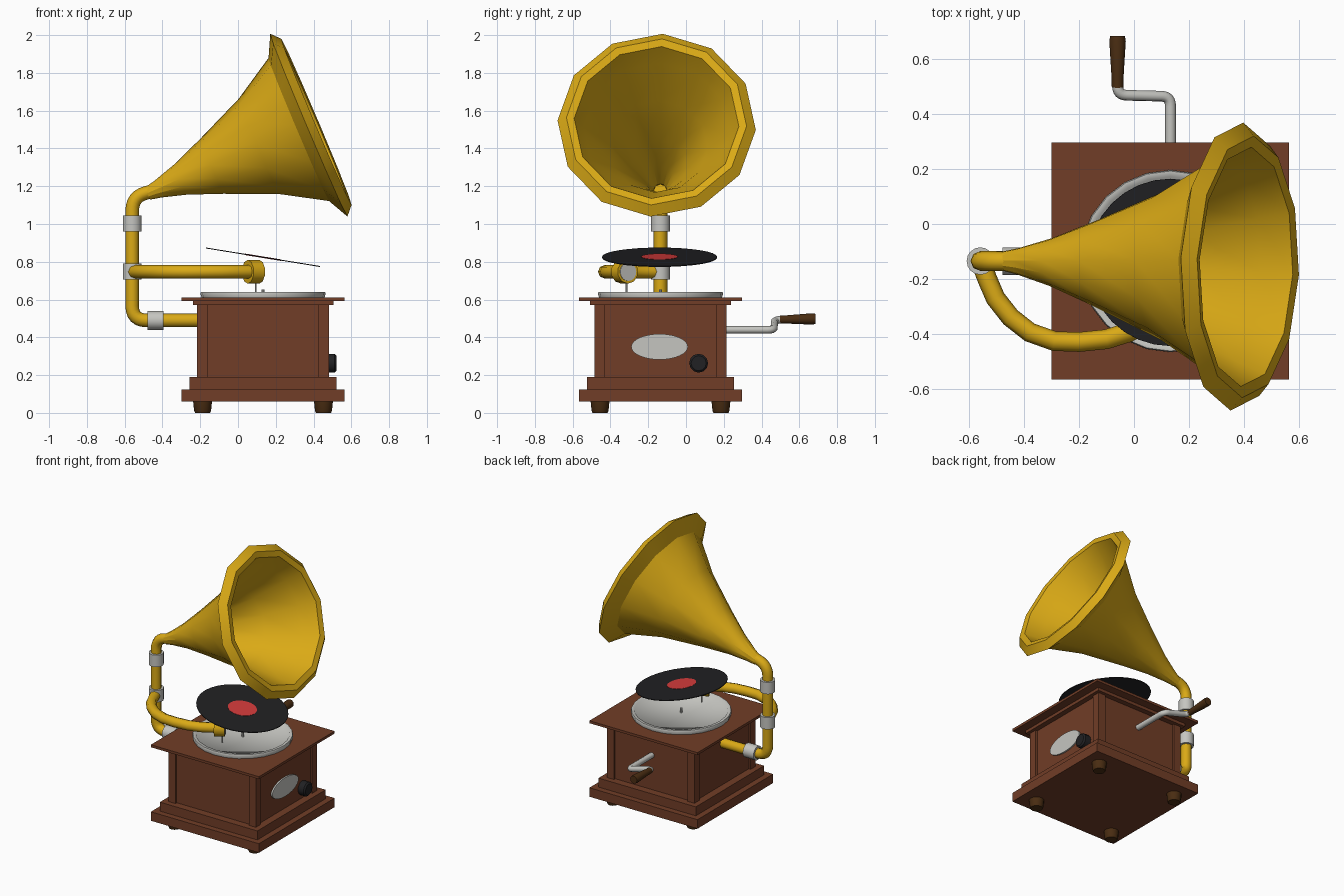
import bpy, bmesh, math
from mathutils import Vector, Matrix

if "Cube" in bpy.data.objects:
    bpy.data.objects.remove(bpy.data.objects["Cube"])


def mat(name, rgb):
    m = bpy.data.materials.new(name)
    m.diffuse_color = (*rgb, 1)
    m.use_nodes = True
    m.node_tree.nodes["Principled BSDF"].inputs["Base Color"].default_value = m.diffuse_color
    return m


GOLD = mat("brass gold", (0.70, 0.40, 0.008))
WOOD = mat("red brown wood", (0.165, 0.047, 0.02))
DARK = mat("dark brown wood", (0.068, 0.026, 0.006))
METAL = mat("light metal", (0.56, 0.56, 0.53))
BLACK = mat("black", (0.015, 0.015, 0.017))
RED = mat("label red", (0.68, 0.045, 0.045))

CX, CY = 0.1325, -0.135   # cabinet centre


def finish(ob, name, material, angle=40):
    ob.name = name
    ob.data.materials.clear()
    ob.data.materials.append(material)
    bpy.ops.object.select_all(action='DESELECT')
    ob.select_set(True)
    bpy.context.view_layer.objects.active = ob
    if angle:
        bpy.ops.object.shade_smooth_by_angle(angle=math.radians(angle))
    return ob


def box(name, lo, hi, material):
    lo, hi = Vector(lo), Vector(hi)
    bpy.ops.mesh.primitive_cube_add(size=1, location=(lo + hi) / 2)
    ob = bpy.context.object
    ob.scale = hi - lo
    return finish(ob, name, material, 0)


def slab(name, half, z0, z1):
    box(name, (CX - half, CY - half, z0), (CX + half, CY + half, z1), WOOD)


def lathe(name, profile, sides, origin, axis, material, up=(0, 0, 1), turn=0, angle=40):
    """Revolve (distance along axis, radius) points around an axis."""
    axis = Vector(axis).normalized()
    side = axis.cross(Vector(up)).normalized()
    upv = side.cross(axis)
    bm = bmesh.new()
    rings = []
    for t, r in profile:
        c = Vector(origin) + axis * t
        if r == 0:
            rings.append([bm.verts.new(c)] * sides)
            continue
        ring = []
        for i in range(sides):
            a = math.tau * i / sides + math.radians(turn)
            ring.append(bm.verts.new(c + (upv * math.cos(a) + side * math.sin(a)) * r))
        rings.append(ring)
    for a, b in zip(rings, rings[1:]):
        for i in range(sides):
            j = (i + 1) % sides
            vs = list(dict.fromkeys((a[i], a[j], b[j], b[i])))
            bm.faces.new(vs)
    bmesh.ops.recalc_face_normals(bm, faces=bm.faces)
    me = bpy.data.meshes.new(name)
    bm.to_mesh(me)
    bm.free()
    ob = bpy.data.objects.new(name, me)
    bpy.context.collection.objects.link(ob)
    return finish(ob, name, material, angle)


def disc(name, center, axis, r, depth, material, sides=24, up=(0, 0, 1)):
    h = depth / 2
    return lathe(name, [(-h, 0), (-h, r), (h, r), (h, 0)], sides, center, axis, material, up)


def rounded(points, radius, steps=6):
    """Path with its inner corners rounded off."""
    pts = [Vector(p) for p in points]
    out = [pts[0]]
    for a, b, c in zip(pts, pts[1:], pts[2:]):
        p = b + (a - b).normalized() * radius
        q = b + (c - b).normalized() * radius
        for i in range(steps + 1):
            t = i / steps
            out.append(p * (1 - t) ** 2 + b * 2 * t * (1 - t) + q * t * t)
    return out + [pts[-1]]


def tube(name, pts, r, material):
    cu = bpy.data.curves.new(name, 'CURVE')
    cu.dimensions = '3D'
    cu.bevel_depth = r
    cu.bevel_resolution = 2
    cu.use_fill_caps = True
    sp = cu.splines.new('POLY')
    sp.points.add(len(pts) - 1)
    for p, co in zip(sp.points, pts):
        p.co = (*co, 1)
    ob = bpy.data.objects.new(name, cu)
    bpy.context.collection.objects.link(ob)
    bpy.ops.object.select_all(action='DESELECT')
    ob.select_set(True)
    bpy.context.view_layer.objects.active = ob
    bpy.ops.object.convert(target='MESH')
    return finish(bpy.context.object, name, material, 50)


# Cabinet: stepped base, recessed body, corner posts, lid
slab("base_lower", 0.4325, 0.06, 0.125)
slab("base_upper", 0.39, 0.125, 0.19)
slab("cabinet_body", 0.335, 0.19, 0.57)
slab("lid_moulding", 0.372, 0.57, 0.592)
slab("lid", 0.4325, 0.592, 0.61)
for sx in (-1, 1):
    for sy in (-1, 1):
        px, py = CX + sx * 0.322, CY + sy * 0.322
        box("corner_post", (px - 0.028, py - 0.028, 0.19), (px + 0.028, py + 0.028, 0.57), WOOD)
        lathe("foot", [(0, 0), (0, 0.04), (0.012, 0.045), (0.062, 0.05), (0.062, 0)], 12,
              (CX + sx * 0.32, CY + sy * 0.32, 0), (0, 0, 1), DARK, up=(0, 1, 0))

# Oval plate and knob on the right side
plate = disc("oval_plate", (0, 0, 0), (1, 0, 0), 1, 0.012, METAL, 32)
plate.scale = (1, 0.15, 0.068)
plate.location = (0.472, -0.14, 0.35)
lathe("knob", [(0, 0), (0, 0.05), (0.045, 0.05), (0.055, 0.04), (0.055, 0)], 12,
      (0.466, 0.067, 0.263), (1, 0, 0), BLACK)

# Turntable dish with raised rim and spindle
lathe("turntable_dish", [(0, 0.325), (0.022, 0.332), (0.032, 0.328), (0.032, 0.308), (0.012, 0.296), (0.012, 0)],
      24, (CX, CY, 0.609), (0, 0, 1), METAL, up=(0, 1, 0), angle=60)
disc("spindle", (CX, CY, 0.635), (0, 0, 1), 0.009, 0.035, METAL, 8, (0, 1, 0))

# Tilted record with a label on both sides
tilt = Vector((0.16, 0, 0.987)).normalized()
mid = Vector((CX, -0.14, 0.824))
disc("record", mid, tilt, 0.305, 0.005, BLACK, 32, (0, 1, 0))
disc("record_label", mid, tilt, 0.097, 0.008, RED, 24, (0, 1, 0))

# Support pipe from the cabinet up to the horn
axis = Vector((0.92, -0.022, 0.39)).normalized()
neck = Vector((-0.47, CY, 1.165))
tube("support_pipe", rounded([(-0.18, CY, 0.49), (-0.56, CY, 0.49),
                              (-0.56, CY, 1.145), neck + axis * 0.03], 0.075), 0.036, GOLD)
for c, d in (((-0.437, CY, 0.49), (1, 0, 0)), ((-0.56, CY, 0.748), (0, 0, 1)), ((-0.56, CY, 1.003), (0, 0, 1))):
    disc("pipe_collar", c, d, 0.05, 0.086, METAL, 16, (0, 1, 0))

# Flared twelve-sided horn: outside, rolled lip, inside
lathe("horn", [(-0.01, 0.035), (0.05, 0.048), (0.18, 0.087), (0.36, 0.158), (0.63, 0.274), (0.86, 0.412),
               (0.918, 0.526), (0.962, 0.478), (0.955, 0.437), (0.85, 0.388), (0.63, 0.264),
               (0.36, 0.148), (0.18, 0.077), (0.04, 0.034)],
      12, neck, axis, GOLD, turn=-3, angle=28)

# Curved tone arm with sound box and needle
Z = 0.747
arm = [(-0.56, CY), (-0.535, -0.20), (-0.505, -0.27), (-0.45, -0.34), (-0.38, -0.395), (-0.29, -0.427),
       (-0.20, -0.43), (-0.10, -0.42), (-0.02, -0.395), (0.07, -0.345)]
tube("tone_arm", [(x, y, Z) for x, y in arm], 0.036, GOLD)
head = Vector((0.082, -0.325, Z))
hd = Vector((0.86, 0.5, 0))
disc("sound_box", head, hd, 0.063, 0.07, GOLD, 10)
disc("diaphragm", head + hd * 0.035, hd, 0.049, 0.008, METAL, 16)
disc("needle", head + Vector((0.012, 0.01, -0.08)), (0, 0, 1), 0.004, 0.06, METAL, 6, (0, 1, 0))

# Winding crank at the back
tube("crank", rounded([(0.133, 0.19, 0.44), (0.133, 0.465, 0.44),
                       (-0.06, 0.47, 0.492), (-0.06, 0.53, 0.494)], 0.035), 0.02, METAL)
lathe("crank_handle", [(0, 0), (0, 0.021), (0.04, 0.022), (0.17, 0.03), (0.188, 0.027), (0.188, 0)], 12,
      (-0.06, 0.497, 0.494), (0, 1, 0.02), DARK)
